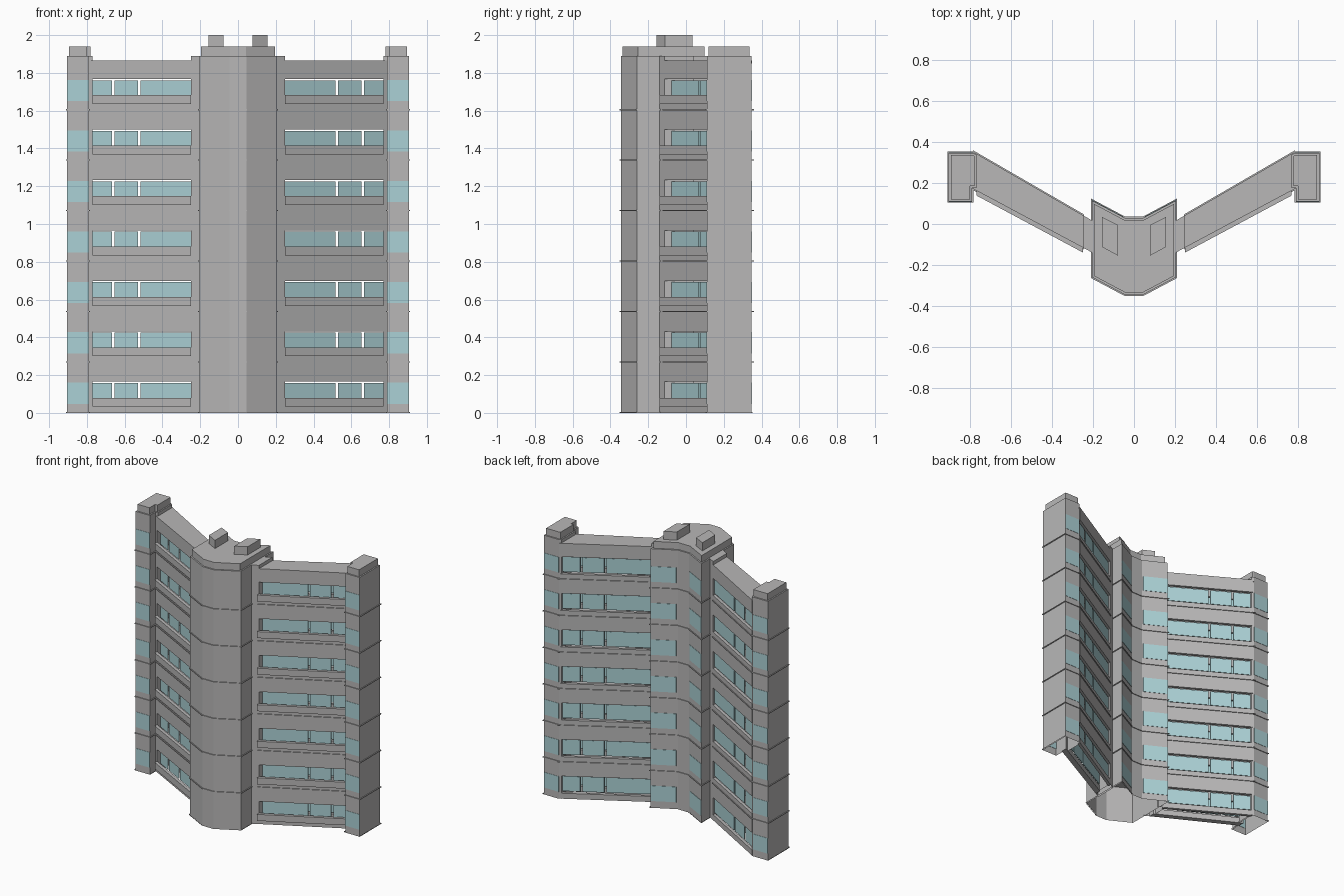
import bpy, bmesh
from mathutils import Vector

if "Cube" in bpy.data.objects:
    bpy.data.objects.remove(bpy.data.objects["Cube"])

FLOORS = 7
H = 0.267          # storey height
WALL_TOP = 1.89
ROOF = 1.865


def material(name, col):
    m = bpy.data.materials.new(name)
    m.diffuse_color = (*col, 1)
    m.use_nodes = True
    m.node_tree.nodes["Principled BSDF"].inputs["Base Color"].default_value = m.diffuse_color
    return m


CONCRETE = material("grey concrete", (0.48, 0.475, 0.475))
GLASS = material("pale teal glass", (0.41, 0.64, 0.67))


def offset(poly, d):
    """Grow a counter-clockwise outline outward by d with mitred corners."""
    out, n = [], len(poly)
    for i in range(n):
        a, b, c = (Vector(poly[(i + k) % n]) for k in (-1, 0, 1))
        e1, e2 = (b - a).normalized(), (c - b).normalized()
        n1, n2 = Vector((e1.y, -e1.x)), Vector((e2.y, -e2.x))
        out.append(tuple(b + (n1 + n2) * d / (1 + n1.dot(n2))))
    return out


def prisms(name, parts, mat, mirror=True):
    """One object from (outline, z0, z1, bottom, top) prisms, mirrored in x."""
    bm = bmesh.new()
    for poly, z0, z1, bottom, top in parts:
        lo = [bm.verts.new((x, y, z0)) for x, y in poly]
        hi = [bm.verts.new((x, y, z1)) for x, y in poly]
        n = len(poly)
        for i in range(n):
            j = (i + 1) % n
            bm.faces.new((lo[i], lo[j], hi[j], hi[i]))
        if bottom:
            bm.faces.new(lo[::-1])
        if top:
            bm.faces.new(hi)
    me = bpy.data.meshes.new(name)
    bm.to_mesh(me)
    bm.free()
    me.materials.append(mat)
    ob = bpy.data.objects.new(name, me)
    bpy.context.collection.objects.link(ob)
    if mirror:
        mod = ob.modifiers.new("Mirror", 'MIRROR')
        mod.use_mirror_merge = False
    return ob


def front(x):
    return -0.115 + 0.535 * (x - 0.25)


def back(x):
    return 0.02 + 0.578 * (x - 0.21)


def strip(line, x0, x1, a, b):
    """Plan of a piece of wall following a facade line, between offsets a < b."""
    return [(x0, line(x0) + a), (x1, line(x1) + a),
            (x1, line(x1) + b), (x0, line(x0) + b)]


def solid(poly, z0, z1):
    return (poly, z0, z1, True, True)


def floor_lips(poly):
    """Thin floor slabs that stick out of the walls; the lowest is only a rim."""
    wide = offset(poly, 0.006)
    return [(wide, i * H, i * H + 0.006, i > 0, i > 0) for i in range(FLOORS)]


# Stair core
half = [(0.045, -0.345), (0.205, -0.26), (0.205, 0.115), (0.045, 0.03)]
core = half + [(-x, y) for x, y in reversed(half)]
prisms("core_walls", [(core, 0, WALL_TOP, False, True)], CONCRETE, False)
prisms("core_floor_slabs", floor_lips(core), CONCRETE, False)
prisms("core_roof_cap", [solid(offset(core, -0.01), WALL_TOP, 1.94)], CONCRETE, False)
shoulder = [(0.20, front(0.20)), (0.25, front(0.25)),
            (0.25, back(0.25)), (0.20, back(0.20))]
prisms("core_shoulder", [(shoulder, 0, WALL_TOP, False, True)], CONCRETE)
prisms("roof_housing", [solid([(0.078, -0.155), (0.157, -0.112),
                               (0.157, 0.035), (0.078, -0.005)], 1.94, 2.0)], CONCRETE)

# End blocks
end = [(0.79, 0.11), (0.905, 0.11), (0.905, 0.347), (0.785, 0.347),
       (0.77, 0.338), (0.77, 0.175), (0.79, 0.175)]
prisms("end_block_walls", [(end, 0, WALL_TOP, False, True)], CONCRETE)
prisms("end_block_floor_slabs", floor_lips(end), CONCRETE)
prisms("end_block_roof_cap", [solid(offset(end, -0.01), WALL_TOP, 1.94)], CONCRETE)

# Wing walls: horizontal bands between the window openings
T = 0.045
bands = []
for i in range(FLOORS + 1):
    z0 = (i - 1) * H + 0.165 if i else 0
    z1 = i * H + 0.04 if i < FLOORS else ROOF
    bands.append(solid(strip(front, 0.24, 0.775, 0, T), z0, z1))
    bands.append(solid(strip(back, 0.24, 0.775, -0.025, 0), z0, z1))
bands.append(solid(strip(front, 0.77, 0.795, 0, T), 0, ROOF))
prisms("wing_walls", bands, CONCRETE)

# Wing floors and roof
plan = [(0.25, front(0.25)), (0.78, front(0.78)), (0.78, back(0.78)), (0.25, back(0.25))]
prisms("wing_floor_slabs", floor_lips(plan)[1:], CONCRETE)
prisms("wing_roof", [solid(plan, ROOF - 0.015, ROOF + 0.0005)], CONCRETE)

# Balcony parapets
prisms("balcony_parapet",
       [solid(strip(front, 0.25, 0.77, -0.024, 0.002), i * H + 0.033, i * H + 0.08)
        for i in range(FLOORS)], CONCRETE)

# Wing window panes, with open gaps between them
panes = []
for i in range(FLOORS):
    for x0, x1 in ((0.25, 0.517), (0.529, 0.655), (0.667, 0.77)):
        z0, z1 = i * H + 0.05, i * H + 0.158
        panes.append(solid(strip(front, x0, x1, T - 0.006, T), z0, z1))
        panes.append(solid(strip(back, x0, x1, -0.022, -0.016), z0, z1))
prisms("wing_window_panes", panes, GLASS)

# Flush window bands on the end blocks and the back of the core
flush = []
for i in range(FLOORS):
    z0, z1 = i * H + 0.048, i * H + 0.16
    flush.append(solid([(0.79, 0.108), (0.905, 0.108), (0.905, 0.112), (0.79, 0.112)], z0, z1))
    flush.append(solid([(0.785, 0.345), (0.905, 0.345), (0.905, 0.349), (0.785, 0.349)], z0, z1))
    flush.append(solid([(0.053, 0.031), (0.205, 0.112), (0.205, 0.118), (0.053, 0.037)], z0, z1))
prisms("flush_window_bands", flush, GLASS)
